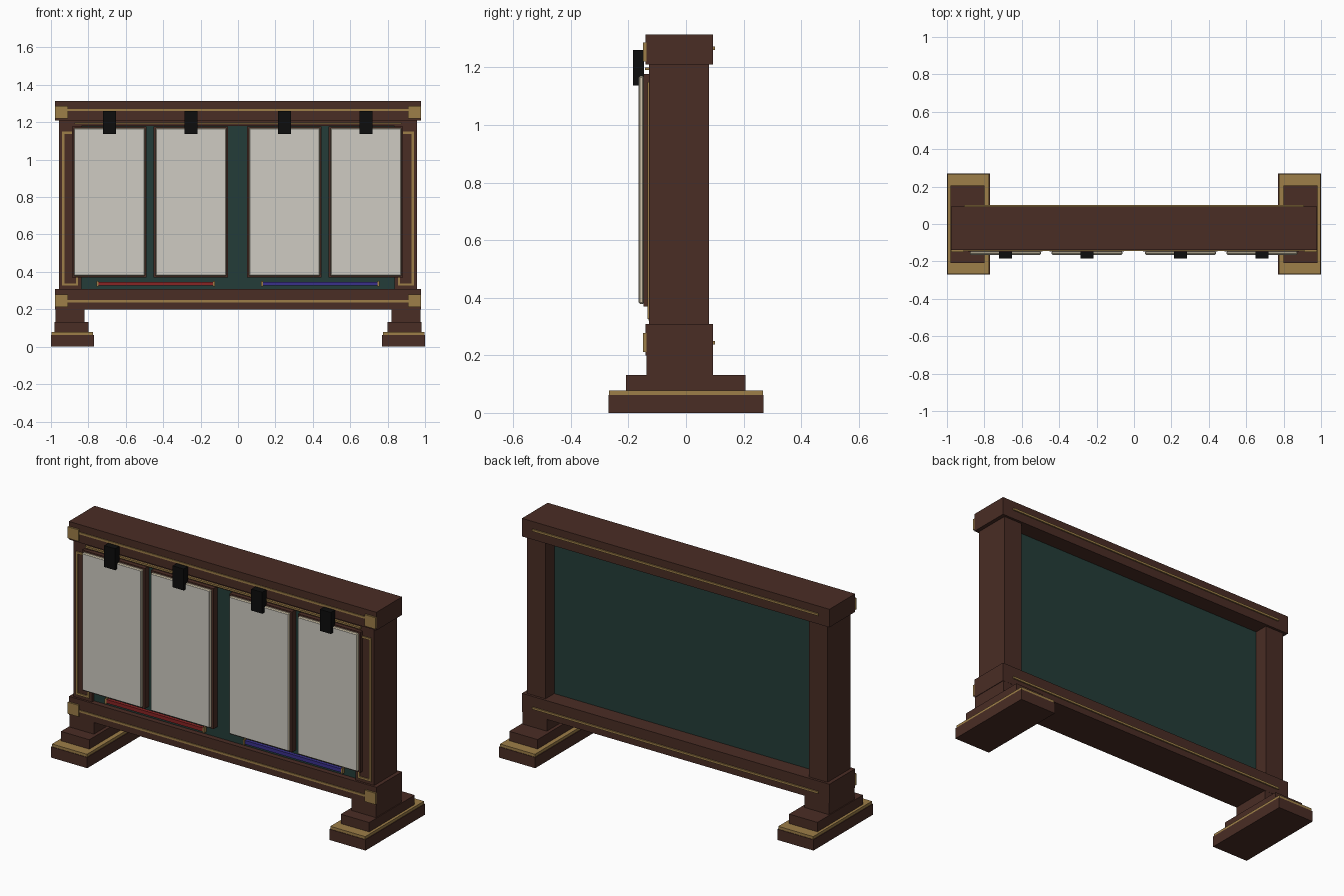
import bpy

cube = bpy.data.objects.get("Cube")
if cube:
    bpy.data.objects.remove(cube, do_unlink=True)


def material(name, rgb):
    m = bpy.data.materials.new(name)
    m.use_nodes = True
    color = (*rgb, 1)
    m.diffuse_color = color
    bsdf = next(n for n in m.node_tree.nodes if n.type == 'BSDF_PRINCIPLED')
    bsdf.inputs["Base Color"].default_value = color
    bsdf.inputs["Roughness"].default_value = 0.7
    return m


WOOD = material("dark wood", (0.068, 0.026, 0.018))
GOLD = material("old gold", (0.34, 0.21, 0.065))
FELT = material("green felt", (0.017, 0.046, 0.040))
PAPER = material("off white paper", (0.62, 0.60, 0.54))
CREAM = material("cream paper edge", (0.66, 0.58, 0.42))
RED = material("red", (0.25, 0.018, 0.018))
BLUE = material("blue", (0.042, 0.030, 0.26))
BLACK = material("black", (0.004, 0.004, 0.004))


def box(name, mat, x, y, z, bevel=0):
    """Box spanning the given (low, high) ranges."""
    bpy.ops.mesh.primitive_cube_add(
        size=1, location=[(a + b) / 2 for a, b in (x, y, z)])
    ob = bpy.context.object
    ob.name = name
    ob.scale = [b - a for a, b in (x, y, z)]
    bpy.ops.object.transform_apply(location=False, rotation=False, scale=True)
    ob.data.materials.append(mat)
    if bevel:
        mod = ob.modifiers.new("Bevel", 'BEVEL')
        mod.width = bevel
        mod.segments = 1
    return ob


def pair(name, mat, x, y, z):
    """Same box on both sides, x given for the left side."""
    box("left_" + name, mat, x, y, z)
    box("right_" + name, mat, (-x[1], -x[0]), y, z)


# Feet, stepped upwards to the frame
pair("foot_base", WOOD, (0.77, 1.0), (-0.27, 0.27), (0, 0.062))
pair("foot_trim", GOLD, (0.774, 0.996), (-0.267, 0.267), (0.062, 0.078))
pair("foot_step", WOOD, (0.80, 0.98), (-0.208, 0.206), (0.078, 0.132))
pair("foot_neck", WOOD, (0.82, 0.975), (-0.138, 0.093), (0.132, 0.2))

# Frame and board
pair("post", WOOD, (0.838, 0.956), (-0.128, 0.08), (0.305, 1.215))
box("board", FELT, (-0.84, 0.84), (-0.11, 0.0), (0.305, 1.215))

# Rails with gold inlays and corner blocks
for name, low, high in (("bottom", 0.2, 0.308), ("top", 1.21, 1.314)):
    mid = low + (0.043 if name == "bottom" else 0.056)
    box(name + "_rail", WOOD, (-0.978, 0.978), (-0.14, 0.094), (low, high))
    box(name + "_front_inlay", GOLD, (-0.915, 0.915), (-0.145, -0.138),
        (mid - 0.006, mid + 0.006))
    box(name + "_back_inlay", GOLD, (-0.91, 0.91), (0.092, 0.101),
        (mid - 0.006, mid + 0.006))
    block = 0.245 if name == "bottom" else 1.254
    pair(name + "_corner_block", GOLD, (0.91, 0.979), (-0.15, -0.138),
         (block - 0.033, block + 0.033))

# Gold outline on each post
for side, x in (("outer", 0.928), ("inner", 0.855)):
    pair(side + "_post_inlay", GOLD, (x, x + 0.012), (-0.134, -0.126), (0.326, 1.15))
for end, z in (("lower", 0.326), ("upper", 1.138)):
    pair(end + "_post_inlay", GOLD, (0.867, 0.928), (-0.134, -0.126), (z, z + 0.012))

# Hanging rod under the top rail
box("rod_backing", WOOD, (-0.878, 0.878), (-0.129, -0.1), (1.18, 1.212))
box("hanging_rod", GOLD, (-0.875, 0.875), (-0.142, -0.127), (1.19, 1.2))

# Four clipped notices
for i, x in enumerate((-0.688, -0.252, 0.248, 0.684), 1):
    box(f"notice_backing_{i}", WOOD, (x - 0.199, x + 0.199),
        (-0.148, -0.108), (0.37, 1.177))
    box(f"notice_{i}", CREAM, (x - 0.19, x + 0.19),
        (-0.164, -0.146), (0.378, 1.17), 0.005)
    box(f"notice_face_{i}", PAPER, (x - 0.185, x + 0.185),
        (-0.1655, -0.163), (0.383, 1.165))
    box(f"clip_{i}", BLACK, (x - 0.035, x + 0.035), (-0.184, -0.146), (1.137, 1.26))

# Coloured bars with gold end caps along the bottom
for name, mat, x in (("red", RED, -0.44), ("blue", BLUE, 0.44)):
    box(name + "_bar", mat, (x - 0.308, x + 0.308), (-0.128, -0.108), (0.326, 0.347))
    for side, s in (("left", 1), ("right", -1)):
        cap = x + s * 0.311
        box(f"{name}_bar_{side}_cap", GOLD, (cap - 0.005, cap + 0.005),
            (-0.131, -0.107), (0.321, 0.352))
